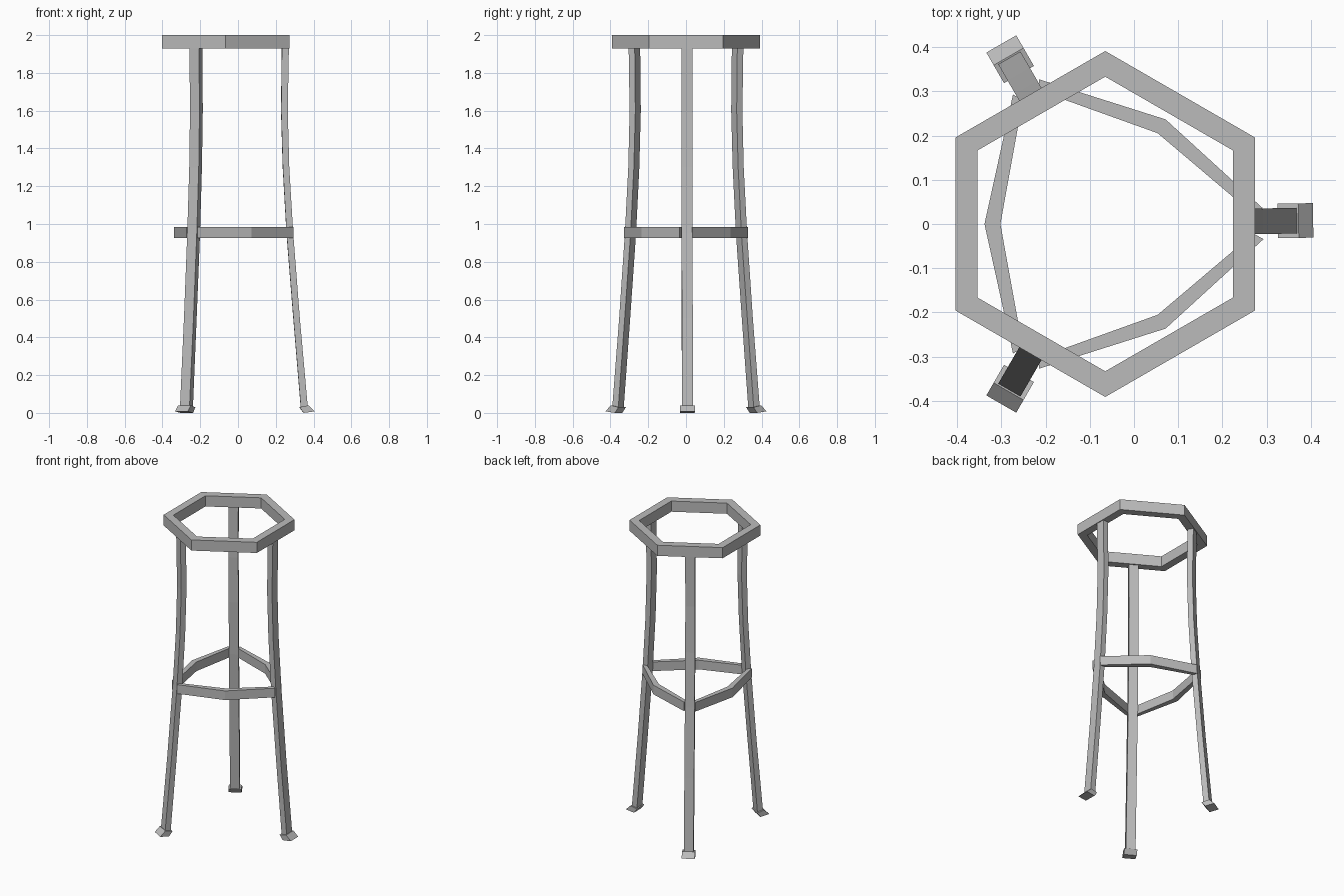
import bpy, bmesh
from math import radians, cos, sin

if "Cube" in bpy.data.objects:
    bpy.data.objects.remove(bpy.data.objects["Cube"], do_unlink=True)

metal = bpy.data.materials.new("grey metal")
metal.use_nodes = True
GREY = (0.5, 0.5, 0.5, 1)
metal.diffuse_color = GREY
metal.node_tree.nodes["Principled BSDF"].inputs["Base Color"].default_value = GREY

CENTRE_X = -0.065


def place(angle, r, side, z):
    """Point at distance r along a spoke, shifted sideways across it."""
    a = radians(angle)
    return (CENTRE_X + r * cos(a) - side * sin(a), r * sin(a) + side * cos(a), z)


def loft(name, sections, closed=False):
    """Skin a row of four-point sections; join the ends or cap them."""
    bm = bmesh.new()
    rings = [[bm.verts.new(p) for p in s] for s in sections]
    pairs = list(zip(rings, rings[1:]))
    if closed:
        pairs.append((rings[-1], rings[0]))
    else:
        bm.faces.new(rings[0])
        bm.faces.new(rings[-1])
    for a, b in pairs:
        for i in range(4):
            j = (i + 1) % 4
            bm.faces.new((a[i], a[j], b[j], b[i]))
    bmesh.ops.recalc_face_normals(bm, faces=bm.faces)
    mesh = bpy.data.meshes.new(name)
    bm.to_mesh(mesh)
    bm.free()
    mesh.materials.append(metal)
    obj = bpy.data.objects.new(name, mesh)
    bpy.context.collection.objects.link(obj)


def upright(angle, inner, outer, side_in, side_out, low, high):
    """Upright rectangular section of a ring or bar."""
    return [place(angle, inner, side_in, low), place(angle, outer, side_out, low),
            place(angle, outer, side_out, high), place(angle, inner, side_in, high)]


# Hexagonal seat frame
loft("seat_frame", [upright(30 + 60 * k, 0.333, 0.391, 0, 0, 1.93, 2.0)
                    for k in range(6)], closed=True)

# Bowed leg: height, inner and outer distance from the centre
LEG = [(0.02, 0.398, 0.435), (0.5, 0.358, 0.392), (0.95, 0.322, 0.357),
       (1.3, 0.302, 0.336), (1.6, 0.293, 0.328), (1.94, 0.297, 0.334)]
HALF = 0.029

for angle, label in ((1, "left"), (120, "back_right"), (240, "front_right")):
    loft(label + "_leg", [[place(angle, i, -HALF, z), place(angle, o, -HALF, z),
                           place(angle, o, HALF, z), place(angle, i, HALF, z)]
                          for z, i, o in LEG])

    # Splayed foot, sheared outwards towards the floor
    foot = [(0.412, 0.0), (0.47, 0.008), (0.437, 0.04), (0.39, 0.03)]
    loft(label + "_foot", [[place(angle, r, s, z) for r, z in foot]
                           for s in (-0.039, 0.039)])

# Footrest bars, each bent outwards halfway between two legs
for k, label in enumerate(("back", "right", "front")):
    a = 120 * k
    loft(label + "_footrest", [
        upright(a, 0.335, 0.358, 0.022, 0.034, 0.925, 0.985),
        upright(a + 60, 0.237, 0.273, 0, 0, 0.925, 0.985),
        upright(a + 120, 0.335, 0.358, -0.022, -0.034, 0.925, 0.985)])
